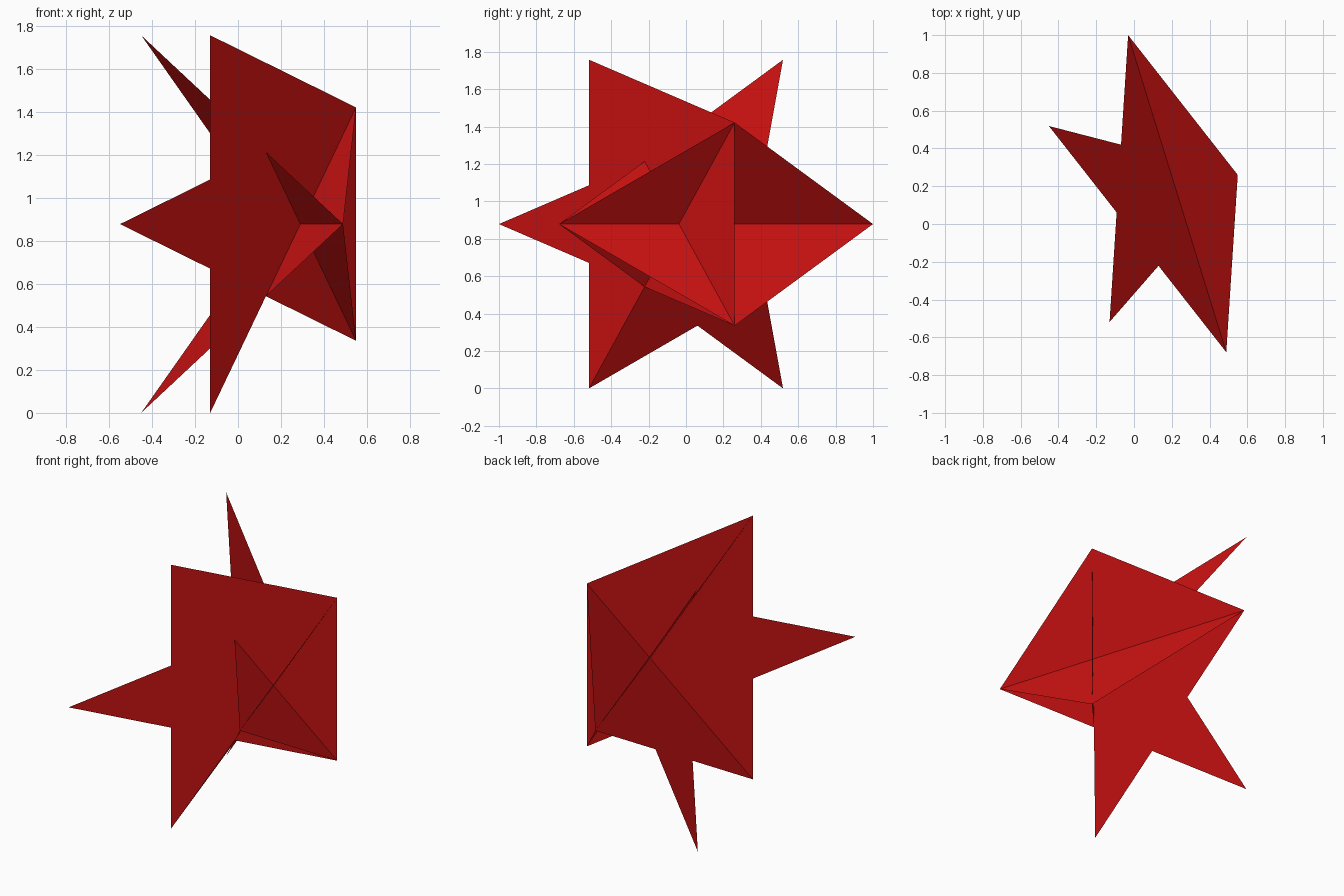
import bpy
import math
from mathutils import Vector, Matrix

cube = bpy.data.objects.get("Cube")
if cube:
    bpy.data.objects.remove(cube, do_unlink=True)

# One red for everything
red = bpy.data.materials.new("deep_red")
red.use_nodes = True
colour = (0.62, 0.006, 0.006, 1.0)
red.diffuse_color = colour
red.node_tree.nodes["Principled BSDF"].inputs["Base Color"].default_value = colour

# Icosahedron corners used by the stars, in golden-ratio form
PHI = (1 + math.sqrt(5)) / 2
SIZE = 0.543
CENTRE = Vector((-0.29, 0.0, SIZE * PHI))
TURN = Matrix.Rotation(math.radians(17.2), 3, 'Z')
corners = {
    "front_tip": (-1, -PHI, 0),
    "back_tip": (1, PHI, 0),
    "near_tip": (1, -PHI, 0),
    "front_top": (0, -1, PHI),
    "front_bottom": (0, -1, -PHI),
    "back_top": (0, 1, PHI),
    "back_bottom": (0, 1, -PHI),
    "side_top": (PHI, 0, 1),
    "side_bottom": (PHI, 0, -1),
}
points = {k: CENTRE + TURN @ (Vector(v) * SIZE) for k, v in corners.items()}


def star(name, path):
    """Five-pointed star along path, filled as a fan from its first corner."""
    verts = [points[p] for p in path]
    faces = []
    for i in (1, 2, 3):
        a, b, c = verts[0], verts[i], verts[i + 1]
        outward = (b - a).cross(c - a).dot(a - CENTRE) > 0
        faces.append((0, i, i + 1) if outward else (0, i + 1, i))
    mesh = bpy.data.meshes.new(name)
    mesh.from_pydata(verts, [], faces)
    mesh.materials.append(red)
    obj = bpy.data.objects.new(name, mesh)
    bpy.context.collection.objects.link(obj)


# Upright star
star("upright_star", ["side_top", "front_bottom", "front_top", "side_bottom", "front_tip"])

# Two leaning stars, mirrored top to bottom
for up, down in (("top", "bottom"), ("bottom", "top")):
    star(f"{up}_leaning_star",
         [f"side_{down}", f"front_{up}", "back_tip", "near_tip", f"back_{up}"])
